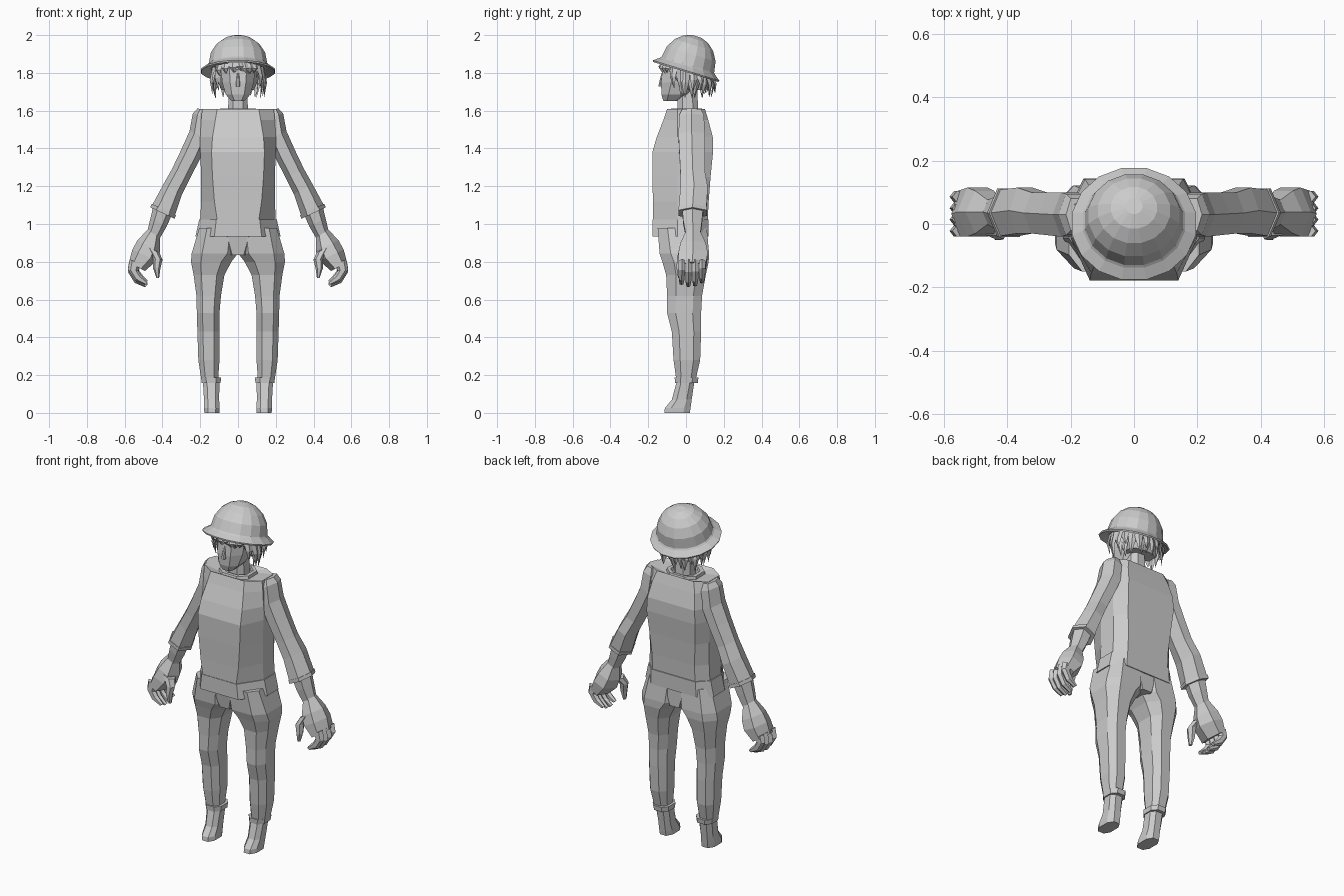
import bpy, bmesh, math, random
from mathutils import Vector, Matrix

random.seed(4)
grey = bpy.data.materials.new("light grey")
grey.diffuse_color = (0.6, 0.6, 0.6, 1)


def add_loft(bm, rings):
    loops = [[bm.verts.new(p) for p in r] for r in rings]
    for a, b in zip(loops, loops[1:]):
        n = len(a)
        for i in range(n):
            j = (i + 1) % n
            bm.faces.new((a[i], a[j], b[j], b[i]))
    bm.faces.new(loops[0][::-1])
    bm.faces.new(loops[-1])


def make(name, lofts, mirror=False, matrix=None):
    bm = bmesh.new()
    for rings in lofts:
        add_loft(bm, rings)
    if matrix:
        bm.transform(matrix)
    bmesh.ops.recalc_face_normals(bm, faces=bm.faces)
    me = bpy.data.meshes.new(name)
    bm.to_mesh(me)
    bm.free()
    me.materials.append(grey)
    ob = bpy.data.objects.new(name, me)
    bpy.context.collection.objects.link(ob)
    if mirror:
        ob.modifiers.new("mirror", 'MIRROR').use_mirror_merge = False
    return ob


def octagon(z, x0, x1, y0, y1, k=0.5):
    """Horizontal chamfered box section."""
    cx, cy, a, b = (x0 + x1) / 2, (y0 + y1) / 2, (x1 - x0) / 2, (y1 - y0) / 2
    pts = [(-k, -1), (k, -1), (1, -k), (1, k), (k, 1), (-k, 1), (-1, k), (-1, -k)]
    return [Vector((cx + a * u, cy + b * v, z)) for u, v in pts]


def limb(x, z, r, y0, y1, tilt, n=6):
    """Section across a limb that slopes outward in the x-z plane."""
    t, cy, ry = math.radians(tilt), (y0 + y1) / 2, (y1 - y0) / 2
    out = []
    for i in range(n):
        a = 2 * math.pi * (i + 0.5) / n
        u, v = r * math.sin(a) / math.cos(math.pi / n) ** 0.5, ry * math.cos(a) / math.cos(math.pi / n)
        out.append(Vector((x + u * math.cos(t), cy + v, z + u * math.sin(t))))
    return out


def torso_ring(z, w, cf, yf, cb, yb):
    return [Vector(p + (z,)) for p in ((-cf, yf), (cf, yf), (w, -0.045), (w, 0.06),
                                       (cb, yb), (-cb, yb), (-w, 0.06), (-w, -0.045))]


# sweater body and hem band
make("sweater", [[torso_ring(*r) for r in (
    (1.02, 0.20, 0.11, -0.175, 0.14, 0.115), (1.12, 0.195, 0.125, -0.175, 0.14, 0.12),
    (1.25, 0.195, 0.135, -0.178, 0.15, 0.13), (1.38, 0.20, 0.14, -0.178, 0.16, 0.143),
    (1.46, 0.20, 0.135, -0.155, 0.155, 0.142), (1.55, 0.195, 0.12, -0.12, 0.14, 0.118),
    (1.61, 0.19, 0.11, -0.10, 0.12, 0.10), (1.595, 0.10, 0.07, -0.07, 0.07, 0.075))]])
make("hem_band", [[torso_ring(*r) for r in (
    (0.935, 0.225, 0.125, -0.178, 0.15, 0.118), (1.025, 0.205, 0.115, -0.178, 0.145, 0.12))]])

# collar and neck
make("collar", [[octagon(1.58, -0.10, 0.10, -0.09, 0.09), octagon(1.612, -0.095, 0.095, -0.08, 0.085),
                 octagon(1.612, -0.075, 0.075, -0.06, 0.07), octagon(1.59, -0.07, 0.07, -0.055, 0.065)]])
make("neck", [[octagon(1.57, -0.055, 0.055, -0.045, 0.065), octagon(1.72, -0.047, 0.047, -0.045, 0.06)]])

# sleeves with turned cuff
make("sleeve", [[limb(*r) for r in (
    (0.185, 1.607, 0.028, -0.02, 0.08, 8), (0.19, 1.57, 0.048, -0.035, 0.095, 18),
    (0.205, 1.47, 0.052, -0.04, 0.10, 22), (0.25, 1.37, 0.052, -0.035, 0.10, 22),
    (0.30, 1.27, 0.050, -0.03, 0.10, 24), (0.345, 1.185, 0.052, -0.03, 0.115, 28),
    (0.395, 1.07, 0.062, -0.038, 0.108, 25))]], True)
make("sleeve_cuff", [[limb(0.393, 1.077, 0.066, -0.041, 0.112, 25),
                      limb(0.40, 1.058, 0.066, -0.041, 0.112, 25)]], True)

# forearm, palm, curled fingers and thumb
make("forearm", [[limb(0.40, 1.07, 0.050, -0.02, 0.09, 25), limb(0.42, 1.01, 0.045, -0.015, 0.085, 27),
                  limb(0.45, 0.935, 0.034, 0.0, 0.075, 27)]], True)
make("palm", [[limb(0.445, 0.955, 0.034, 0.0, 0.075, 27), limb(0.472, 0.885, 0.062, -0.03, 0.105, 25),
               limb(0.495, 0.835, 0.066, -0.04, 0.115, 25), limb(0.535, 0.775, 0.045, -0.04, 0.105, 30)]], True)
fingers = []
for i in range(4):
    y, d = -0.022 + 0.036 * i, (0.0, 0.012, 0.008, -0.008)[i]
    fingers.append([limb(*r) for r in (
        (0.545, 0.80, 0.030, y - 0.018, y + 0.018, 25), (0.555, 0.755 - d, 0.026, y - 0.018, y + 0.018, 5),
        (0.53, 0.715 - d, 0.021, y - 0.016, y + 0.014, -40), (0.485, 0.685 - d, 0.010, y - 0.012, y + 0.008, -45))])
make("fingers", fingers, True)
make("thumb", [[limb(*r) for r in (
    (0.45, 0.865, 0.035, -0.035, 0.03, 25), (0.425, 0.815, 0.024, -0.048, 0.0, 10),
    (0.43, 0.765, 0.018, -0.05, -0.012, 0), (0.425, 0.715, 0.007, -0.042, -0.02, 0))]], True)

# trousers, ankle cuffs and boots
make("trouser_leg", [[octagon(*r) for r in (
    (0.18, 0.105, 0.195, -0.052, 0.052), (0.28, 0.098, 0.21, -0.066, 0.075),
    (0.43, 0.098, 0.215, -0.075, 0.08), (0.53, 0.098, 0.218, -0.10, 0.08),
    (0.62, 0.09, 0.22, -0.10, 0.085), (0.73, 0.072, 0.235, -0.105, 0.105))]
    + [octagon(0.80, 0.035, 0.249, -0.125, 0.12), octagon(0.845, 0.0, 0.245, -0.14, 0.122, 0.55),
       octagon(0.98, 0.0, 0.205, -0.15, 0.11, 0.6)]], True)
make("hips", [[octagon(0.835, -0.06, 0.06, -0.13, 0.11), octagon(0.98, -0.14, 0.14, -0.155, 0.112)]])
make("ankle_cuff", [[octagon(0.158, 0.092, 0.192, -0.058, 0.062), octagon(0.187, 0.09, 0.196, -0.06, 0.066)]], True)
make("boot", [[octagon(*r) for r in (
    (0.0, 0.098, 0.178, -0.115, 0.02), (0.025, 0.097, 0.18, -0.112, 0.024),
    (0.07, 0.10, 0.18, -0.075, 0.03), (0.17, 0.098, 0.186, -0.048, 0.045))]], True)

# head and nose
make("head", [[octagon(*r) for r in (
    (1.652, -0.035, 0.035, -0.12, -0.045), (1.685, -0.065, 0.065, -0.13, 0.02),
    (1.75, -0.084, 0.084, -0.132, 0.085), (1.82, -0.09, 0.09, -0.125, 0.115),
    (1.89, -0.085, 0.085, -0.10, 0.10))]])
make("nose", [[octagon(1.728, -0.012, 0.012, -0.147, -0.12), octagon(1.80, -0.005, 0.005, -0.13, -0.11)]])

# hair: inner shell plus a fringe of pointed locks
make("hair_shell", [[octagon(1.71, -0.085, 0.085, 0.0, 0.10), octagon(1.77, -0.11, 0.11, -0.06, 0.13),
                     octagon(1.84, -0.12, 0.12, -0.10, 0.135)]])
locks = []
for layer in range(2):
    for i in range(24):
        a = 2 * math.pi * (i + 0.5 * layer + random.uniform(-0.2, 0.2)) / 24
        front = -math.cos(a)             # a = 0 points to the back, +y
        out = Vector((math.sin(a), math.cos(a), 0))
        side = Vector((out.y, -out.x, 0))
        top = Vector((0, 0.005, 1.825 + 0.03 * front)) + out * (0.128 - 0.012 * layer)
        if front > 0.6:
            tip_z, flare = random.uniform(1.775, 1.82), 0.005
        else:
            tip_z, flare = random.uniform(1.665, 1.73), random.uniform(-0.02, 0.03)
        tip = Vector((top.x, top.y, tip_z)) + out * flare + side * random.uniform(-0.015, 0.015)
        mid = top.lerp(tip, 0.5) + out * 0.012
        locks.append([[c + side * w, c + out * w * 0.45, c - side * w, c - out * w * 0.3]
                      for c, w in ((top, 0.024), (mid, 0.019), (tip, 0.002))])
make("hair_locks", locks)

# helmet: faceted dome with sloping brim, tipped back
profile = [(0.158 * math.cos(t), 0.02 + 0.16 * math.sin(t))
           for t in (math.radians(d) for d in (80, 62, 43, 22, 0))]
profile += [(0.165, 0.012), (0.20, -0.012), (0.197, -0.02), (0.15, 0.0)]
rings = [[Vector((r * math.cos(a), 0.94 * r * math.sin(a), h))
          for a in (2 * math.pi * (i + 0.5) / 16 for i in range(16))] for r, h in profile]
make("helmet", [rings], matrix=Matrix.Translation((0, 0.004, 1.824)) @ Matrix.Rotation(math.radians(-17), 4, 'X'))
